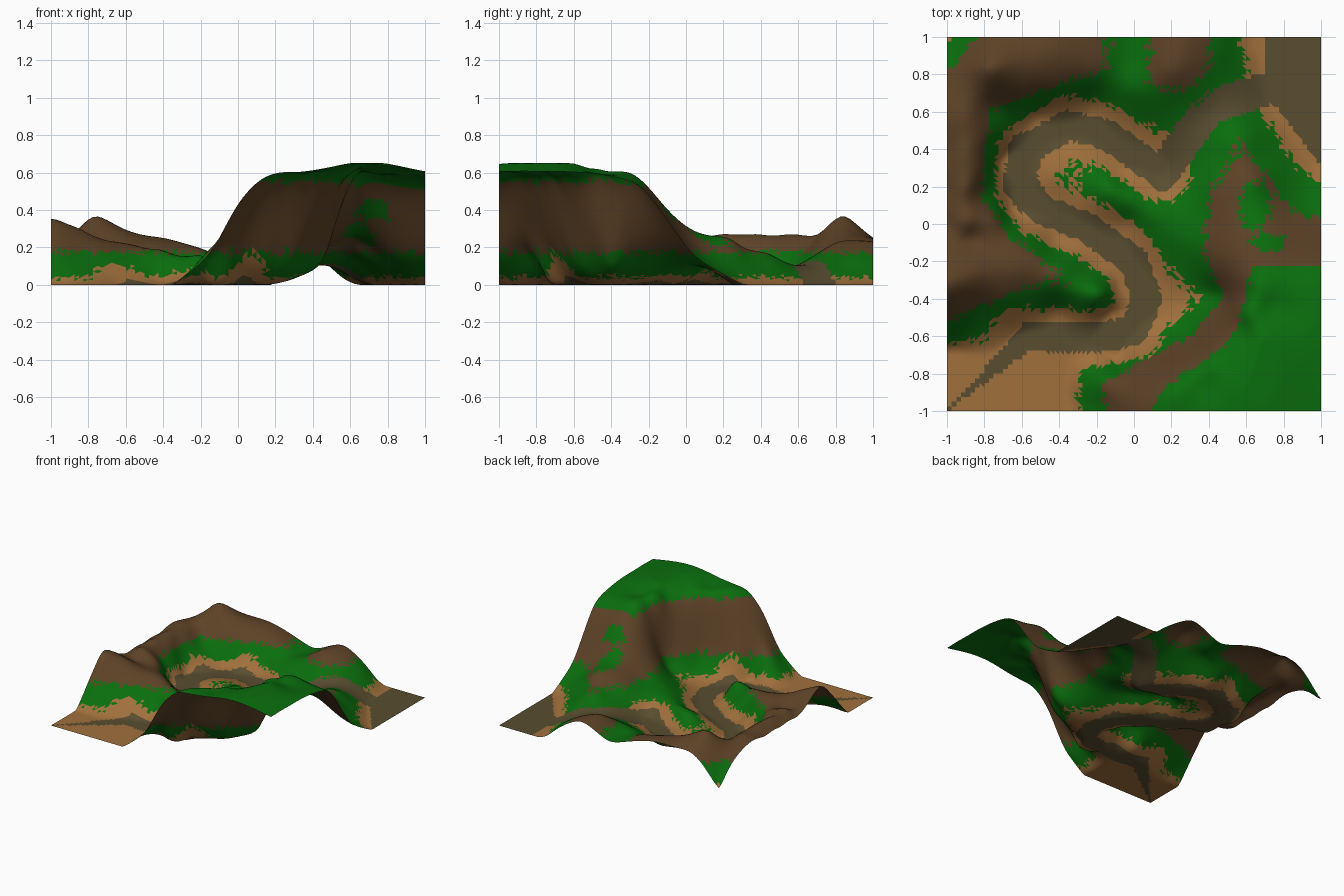
import bpy, bmesh, math, random
from mathutils import Vector

if "Cube" in bpy.data.objects:
    bpy.data.objects.remove(bpy.data.objects["Cube"])

random.seed(3)
points = []  # surveyed points the surface passes through


def dense(line, step=.17):
    # fill a coarse line with evenly spaced points
    out = []
    for a, b in zip(line, line[1:]):
        k = max(1, round((b - a).length / step))
        out += [a.lerp(b, i / k) for i in range(k)]
    return out + [line[-1]]


def contour(z, *line):
    points.extend((p.x, p.y, z) for p in dense([Vector(p) for p in line]))


def distance(p, line):
    best = 9
    for a, b in zip(line, line[1:]):
        t = max(0, min(1, (p - a).dot(b - a) / (b - a).length_squared))
        best = min(best, (p - a.lerp(b, t)).length)
    return best


# river bed with a sandy bank on each side
river = [Vector(p) for p in [(-.62, -.6), (-.2, -.61), (0, -.57), (.07, -.4), (0, -.2), (-.25, -.02),
                             (-.5, .08), (-.6, .22), (-.57, .4), (-.35, .53), (-.15, .48), (.15, .27)]]
points += [(p.x, p.y, -.005) for p in dense(river)]
for a, b in zip(river, river[1:]):
    side = (b - a).orthogonal().normalized() * .145
    for p in ((a + b) / 2 + side, (a + b) / 2 - side):
        if distance(p, river) > .13 and p.y > -.74:
            points.append((p.x, p.y, .03))

# flats at the two river mouths
contour(-.015, (-1, -.7), (-.4, -.8), (-.38, -1), (-1, -1))
contour(-.015, (.72, 1), (.74, .66), (1, .35), (1, 1))
# foot and rim of the plateau cliff
contour(.17, (-.15, -1), (-.15, -.83), (.3, -.6), (.47, -.4), (.37, -.15), (.42, .2), (.57, .43),
        (.85, .08), (1, .03))
contour(.43, (0, -1))
contour(.56, (.12, -1), (.17, -.88), (.52, -.62), (.62, -.3), (.72, -.24))
contour(.52, (.86, -.22), (1, -.24))
contour(.595, (.25, -1), (.72, -.45), (1, -.5))
contour(.605, (1, -.75), (1, -1))
contour(.65, (.6, -.88))
contour(.635, (.85, -.68), (.65, -.6))
# foot of the western hills
contour(.18, (-1, -.51), (-.4, -.26), (-.65, -.08), (-.82, .15), (-.76, .62), (-.2, .82))
# low grassy rises and the saddle
contour(.1, (-.12, .2), (.1, .05), (.3, -.2))
contour(.1, (.38, .58))
contour(.14, (-.5, -.37), (-.17, -.38))
contour(.14, (0, .72), (0, 1))
contour(.13, (.47, .93))
contour(.03, (.57, 1))
# ridges and peaks
contour(.35, (-1, -.33))
contour(.3, (-.85, -.26))
contour(.35, (.64, -.05), (.8, -.07))
contour(.24, (.64, .24))
contour(.23, (.2, .82), (.26, 1))
contour(.22, (-1, .4), (-1, 0), (-.6, -.2))
contour(.27, (-.9, .57), (-.9, 0))
contour(.365, (-.77, .84))
contour(.25, (-.62, 1), (-.4, .95))
contour(.02, (-1, 1))


def kernel(a, b):
    return math.sqrt((a[0] - b[0]) ** 2 + (a[1] - b[1]) ** 2 + .003)


# fit a smooth surface through the surveyed points
n = len(points)
rows = [[kernel(p, q) for q in points] + [p[2]] for p in points]
for i in range(n):
    k = max(range(i, n), key=lambda r: abs(rows[r][i]))
    rows[i], rows[k] = rows[k], rows[i]
    for r in range(i + 1, n):
        f = rows[r][i] / rows[i][i]
        rows[r] = [a - f * b for a, b in zip(rows[r], rows[i])]
w = [0] * n
for i in reversed(range(n)):
    w[i] = (rows[i][n] - sum(rows[i][j] * w[j] for j in range(i + 1, n))) / rows[i][i]

# ground cover materials, lowest first
RIVER, SAND, GRASS, EARTH = range(4)
colours = {"river_bed": (.1, .075, .03, 1), "sand": (.35, .16, .045, 1),
           "grass": (.003, .155, .004, 1), "earth": (.11, .055, .02, 1)}
saddle = [Vector((.15, .27)), Vector((.4, .62)), Vector((.8, .75))]


def cover(c):
    # choose the ground cover from height, with ragged borders
    p, z = c.xy, c.z + random.uniform(-.018, .018)
    d = distance(p, river)
    if d < .08 and p.x > -.6:
        return RIVER
    if p.x < -.45 and p.y < -.55 and abs(p.y + 1 - .93 * (p.x + 1)) < .2 * (p.x + 1):
        return RIVER
    if distance(p, saddle) < .09 and z < .13 or p.x + .75 * p.y > 1.23 and p.x > .7 and z < .03:
        return RIVER
    if p.x < -.6 and d < .1 and p.y > 0:
        return RIVER
    if z < .04 or d < random.uniform(.13, .17):
        return SAND
    edge = random.uniform(.06, .1)
    if math.hypot(p.x - .65, (p.y - .1) / 1.6) < edge or math.hypot((p.x - .72) / 2, p.y + .1) < edge * .6:
        return GRASS
    return GRASS if z < .175 or z > .55 or p.x > .62 and p.y < -.22 else EARTH


# terrain sheet
bm = bmesh.new()
bmesh.ops.create_grid(bm, x_segments=80, y_segments=80, size=1)
for v in bm.verts:
    z = sum(wi * kernel(v.co, p) for wi, p in zip(w, points))
    v.co.z = min(.65, max(0, z))
bmesh.ops.triangulate(bm, faces=bm.faces[:])
for f in bm.faces:
    f.material_index = cover(f.calc_center_median())
    f.smooth = True
mesh = bpy.data.meshes.new("terrain")
bm.to_mesh(mesh)
bm.free()
for name, colour in colours.items():
    m = bpy.data.materials.new(name)
    m.diffuse_color = colour
    m.use_nodes = True
    m.node_tree.nodes["Principled BSDF"].inputs["Base Color"].default_value = m.diffuse_color
    mesh.materials.append(m)
terrain = bpy.data.objects.new("terrain", mesh)
bpy.context.collection.objects.link(terrain)
